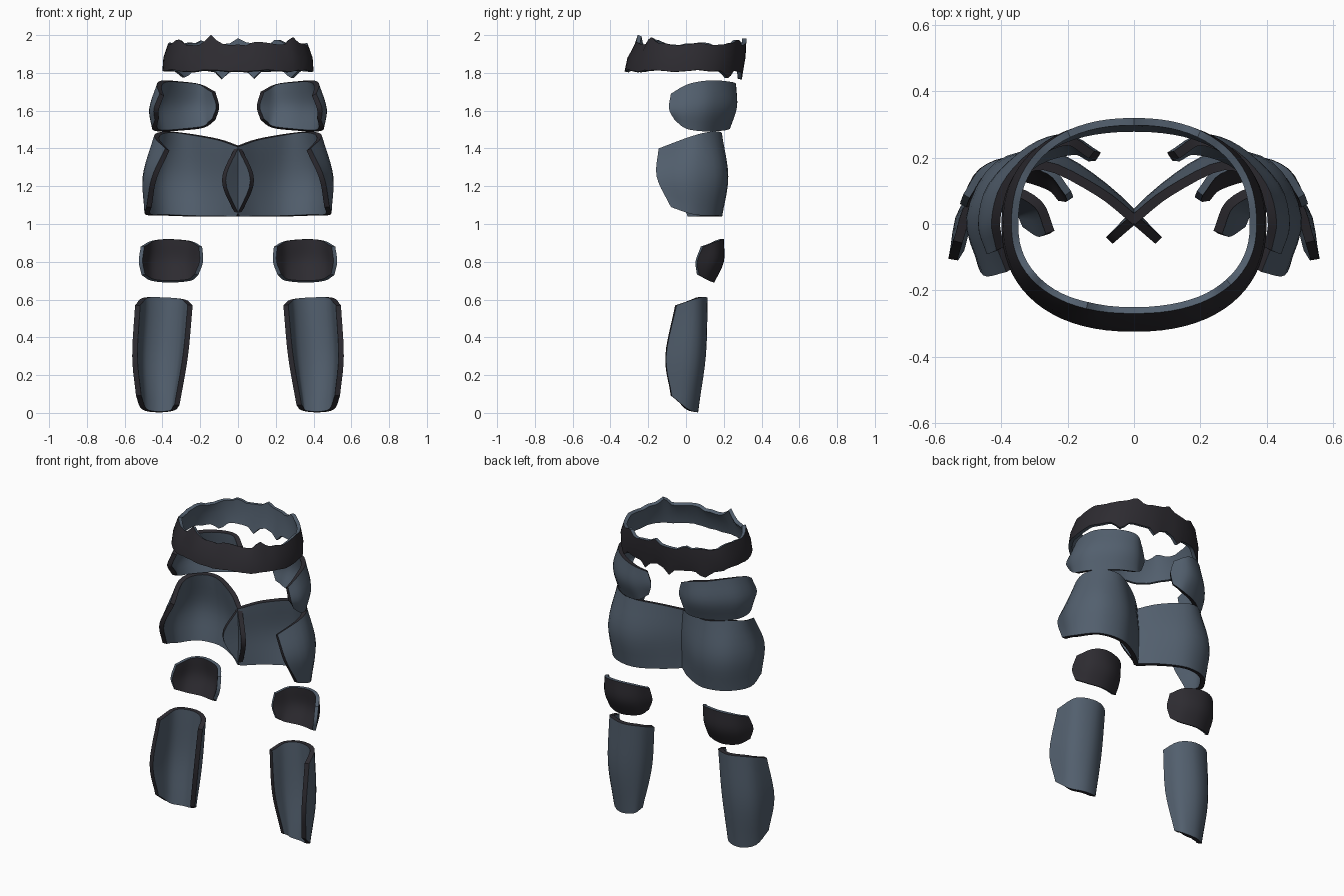
import bpy, math, random
from mathutils import Vector

if "Cube" in bpy.data.objects:
    bpy.data.objects.remove(bpy.data.objects["Cube"])

random.seed(4)


def material(name, col):
    m = bpy.data.materials.new(name)
    m.diffuse_color = (*col, 1)
    m.use_nodes = True
    m.node_tree.nodes["Principled BSDF"].inputs["Base Color"].default_value = m.diffuse_color
    return m


slate = material("slate_blue", (0.085, 0.115, 0.155))
dark = material("charcoal", (0.026, 0.024, 0.030))


def finish(name, verts, faces, mats, thickness, mirror):
    """Thicken a single-sided sheet; mats = outside, inside, rim."""
    me = bpy.data.meshes.new(name)
    me.from_pydata(verts, [], faces)
    ob = bpy.data.objects.new(name, me)
    bpy.context.collection.objects.link(ob)
    for m in mats:
        me.materials.append(m)
    bpy.context.view_layer.objects.active = ob
    ob.select_set(True)
    s = ob.modifiers.new("shell", 'SOLIDIFY')
    s.thickness, s.offset = thickness, -1
    s.material_offset, s.material_offset_rim = 1, 2
    mods = ["shell"]
    if mirror:
        mm = ob.modifiers.new("mirror", 'MIRROR')
        mm.use_mirror_merge = False
        mods.append("mirror")
    for m in mods:
        bpy.ops.object.modifier_apply(modifier=m)
    bpy.ops.object.shade_smooth_by_angle(angle=math.radians(40))
    ob.select_set(False)


def spline(pts, n):
    """Smooth curve through the points, n steps per span."""
    p = [2 * pts[0] - pts[1]] + pts + [2 * pts[-1] - pts[-2]]
    out = []
    for i in range(1, len(p) - 2):
        a, b, c, d = p[i - 1:i + 3]
        for k in range(n):
            t = k / n
            out.append(0.5 * (2 * b + (c - a) * t + (2 * a - 5 * b + 4 * c - d) * t ** 2
                              + (3 * b - a - 3 * c + d) * t ** 3))
    return out + [pts[-1]]


def plate(name, columns, mats, thickness=0.028):
    """Curved plate from columns (bottom, middle, top), inner edge to outer edge."""
    cols = [spline([Vector(p) for p in c], 5) for c in columns]
    rows = [spline(list(r), 4) for r in zip(*cols)]
    w = len(rows[0])
    verts = [p for r in rows for p in r]
    faces = [(j * w + i, (j + 1) * w + i, (j + 1) * w + i + 1, j * w + i + 1)
             for j in range(len(rows) - 1) for i in range(w - 1)]
    finish(name, verts, faces, mats, thickness, True)


# thigh plates, crossing at the middle
plate("thigh_plates", [
    [(-.01, .03, 1.04), (-.085, -.04, 1.23), (-.015, .02, 1.41)],
    [(.10, .12, 1.04), (.08, .12, 1.25), (.10, .11, 1.45)],
    [(.25, .19, 1.04), (.25, .22, 1.25), (.27, .19, 1.48)],
    [(.40, .16, 1.045), (.42, .185, 1.26), (.39, .14, 1.49)],
    [(.49, .04, 1.05), (.505, .02, 1.25), (.445, .03, 1.465)],
    [(.485, -.08, 1.09), (.455, -.155, 1.25), (.385, -.145, 1.40)]],
    (slate, slate, dark))

# hip plates
plate("hip_plates", [
    [(.12, .21, 1.55), (.10, .215, 1.62), (.12, .22, 1.70)],
    [(.18, .235, 1.51), (.20, .27, 1.62), (.20, .265, 1.74)],
    [(.30, .20, 1.495), (.32, .235, 1.62), (.31, .22, 1.755)],
    [(.42, .10, 1.49), (.44, .12, 1.62), (.40, .12, 1.76)],
    [(.455, .0, 1.505), (.47, .0, 1.61), (.43, .01, 1.74)],
    [(.44, -.06, 1.55), (.445, -.09, 1.61), (.415, -.08, 1.69)]],
    (slate, slate, dark))

# knee plates
plate("knee_plates", [
    [(.21, .08, .73), (.185, .08, .80), (.19, .10, .88)],
    [(.25, .12, .70), (.25, .165, .80), (.25, .17, .91)],
    [(.36, .15, .69), (.36, .20, .80), (.37, .20, .92)],
    [(.46, .12, .70), (.47, .16, .80), (.46, .17, .91)],
    [(.51, .07, .73), (.525, .06, .80), (.515, .09, .88)]],
    (dark, dark, slate), 0.022)

# calf plates
plate("calf_plates", [
    [(.31, .0, .04), (.265, -.03, .30), (.24, -.02, .57)],
    [(.34, .05, .012), (.30, .06, .30), (.28, .07, .60)],
    [(.43, .062, .003), (.41, .105, .30), (.38, .115, .61)],
    [(.51, .01, .02), (.525, .05, .30), (.50, .07, .61)],
    [(.54, -.075, .09), (.56, -.105, .30), (.545, -.05, .57)]],
    (slate, slate, dark))

# ragged waist band: (x, on the front?, height) of each tooth
UP = [(-.15, True, .045), (.30, True, .04), (-.33, True, .02), (.10, True, .015),
      (-.20, False, .02), (.22, False, .03), (.0, False, .02)]
DOWN = [(-.28, False, .05), (.28, False, .05), (-.08, False, .05), (.08, False, .05)]


def teeth(table, x, front):
    return max([0] + [h * (1 - abs(x - c) / .045) for c, f, h in table if f == front])


N = 72
low, mid, high = [], [], []
for k in range(N):
    a = math.tau * k / N
    c, s = math.cos(a), math.sin(a)
    e = 0.88
    ux, uy = math.copysign(abs(c) ** e, c), math.copysign(abs(s) ** e, s)
    front = s < 0
    x = .39 * ux
    wave = .007 * math.sin(a * 9) + random.uniform(-.004, .004)
    zt = 1.953 + wave + teeth(UP, x, front)
    zb = 1.812 + wave * .7 - teeth(DOWN, x, front)
    fy = .325, .31, .27
    by = .30, .315, .32
    for lst, rx, i, z in ((low, .40, 0, zb), (mid, .395, 1, 1.88), (high, .37, 2, zt)):
        lst.append((rx * ux, uy * (fy[i] if front else by[i]), z))
faces = [(r * N + k, r * N + (k + 1) % N, (r + 1) * N + (k + 1) % N, (r + 1) * N + k)
         for r in range(2) for k in range(N)]
finish("waist_band", low + mid + high, faces, (dark, slate, slate), 0.022, False)
